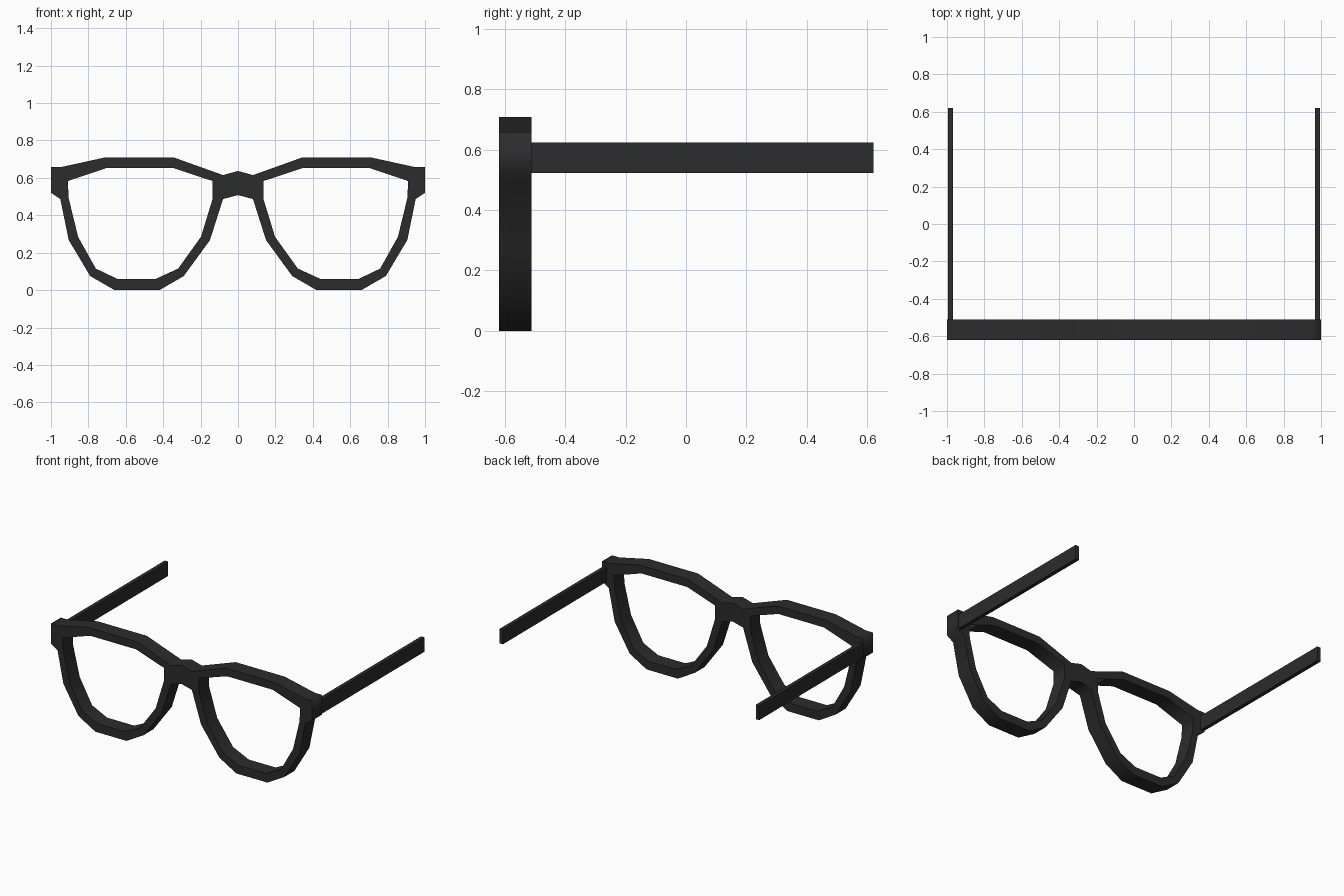
import bpy
from math import radians

if "Cube" in bpy.data.objects:
    bpy.data.objects.remove(bpy.data.objects["Cube"])

black = bpy.data.materials.new("black_plastic")
black.diffuse_color = (0.025, 0.025, 0.025, 1)
black.use_nodes = True
black.node_tree.nodes["Principled BSDF"].inputs["Base Color"].default_value = black.diffuse_color

# Right half of the outer outline (x, z), from bridge top to bridge bottom
outer = [(0, .637), (.08, .615), (.34, .708), (.717, .708), (.945, .658),
         (1, .658), (1, .52), (.95, .487), (.905, .267), (.79, .075),
         (.66, 0), (.42, 0), (.29, .075), (.15, .267), (.08, .487), (0, .508)]
# Right lens opening
opening = [(.135, .583), (.35, .654), (.70, .654), (.91, .583), (.905, .49),
           (.855, .285), (.76, .115), (.645, .06), (.44, .06), (.32, .115),
           (.198, .285), (.135, .49)]


def mirrored(points):
    return [(-x, z) for x, z in reversed(points)]


# Frame front: one outline with two lens holes, extruded in depth
curve = bpy.data.curves.new("frame_front", 'CURVE')
curve.dimensions = '2D'
curve.fill_mode = 'BOTH'
curve.extrude = 0.054
for loop in (outer + mirrored(outer[1:-1]), opening, mirrored(opening)):
    spline = curve.splines.new('POLY')
    spline.points.add(len(loop) - 1)
    for p, (x, z) in zip(spline.points, loop):
        p.co = (x, z, 0, 1)
    spline.use_cyclic_u = True
front = bpy.data.objects.new("frame_front", curve)
bpy.context.collection.objects.link(front)
front.location.y = -0.565
front.rotation_euler.x = radians(90)
curve.materials.append(black)
bpy.context.view_layer.objects.active = front
front.select_set(True)
bpy.ops.object.convert(target='MESH')

# Straight temple arms
for side, name in ((-1, "left_temple_arm"), (1, "right_temple_arm")):
    bpy.ops.mesh.primitive_cube_add(size=1, location=(side * .982, .0545, .573))
    arm = bpy.context.object
    arm.name = name
    arm.scale = (.026, 1.131, .1)
    arm.data.materials.append(black)
